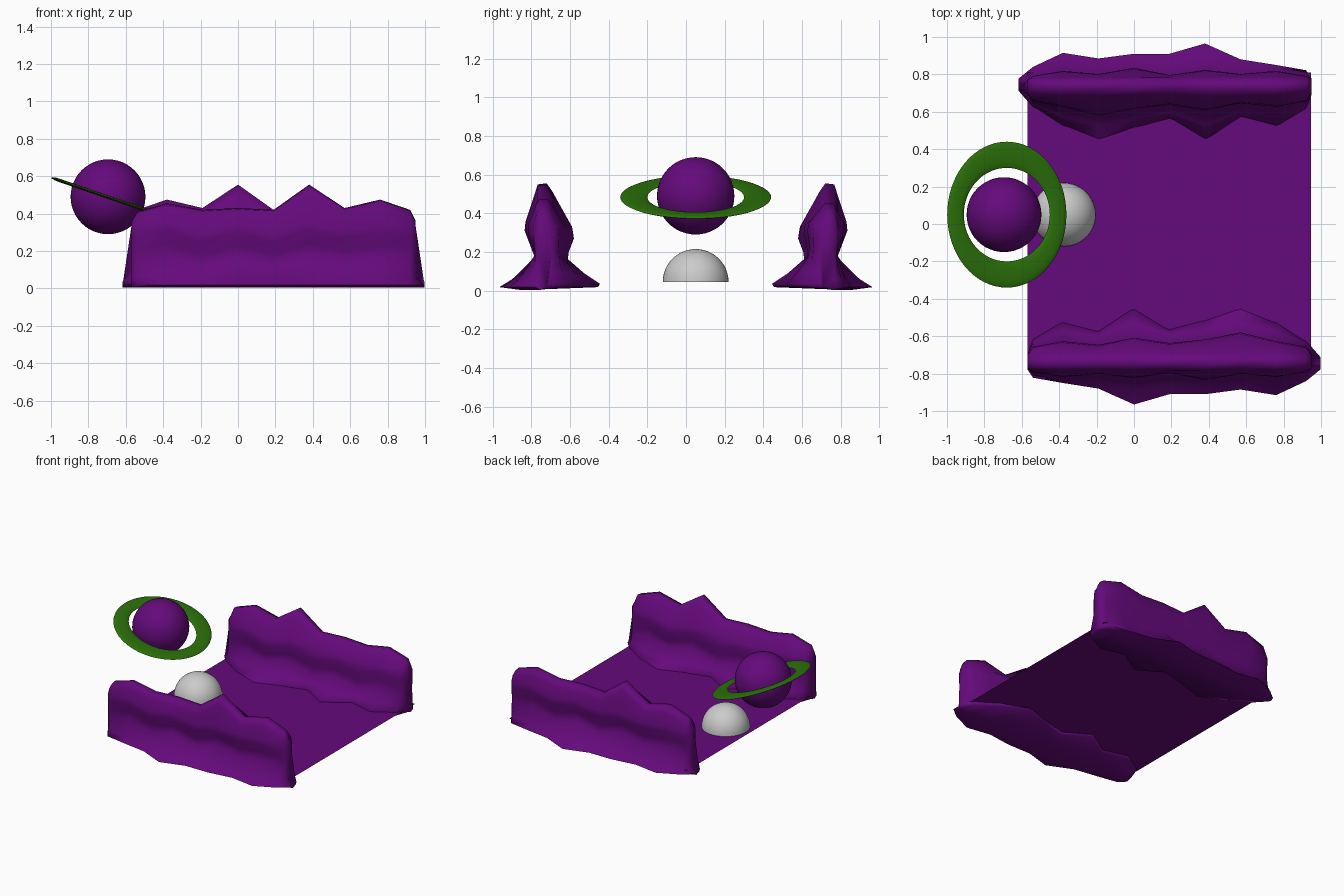
import bpy, bmesh, math
from mathutils import Matrix

if "Cube" in bpy.data.objects:
    bpy.data.objects.remove(bpy.data.objects["Cube"])


def material(name, rgb):
    m = bpy.data.materials.new(name)
    m.diffuse_color = (*rgb, 1)
    m.use_nodes = True
    m.node_tree.nodes["Principled BSDF"].inputs["Base Color"].default_value = m.diffuse_color
    return m


purple = material("purple", (0.13, 0.003, 0.2))
green = material("green", (0.025, 0.17, 0.003))


def make(name, bm, mat=None, angle=None):
    bmesh.ops.recalc_face_normals(bm, faces=bm.faces)
    me = bpy.data.meshes.new(name)
    bm.to_mesh(me)
    bm.free()
    ob = bpy.data.objects.new(name, me)
    bpy.context.collection.objects.link(ob)
    if mat:
        me.materials.append(mat)
    if angle:
        bpy.ops.object.select_all(action='DESELECT')
        bpy.context.view_layer.objects.active = ob
        ob.select_set(True)
        bpy.ops.object.shade_smooth_by_angle(angle=math.radians(angle))
    return ob


# Ridge stations: x, crest height, outer foot y, inner foot y,
# outer bulge, inner bulge, bulge height shift, width factor
STATIONS = [
    (-0.57, 0.36, -0.80, -0.66, 0.1, 0.1, 0.00, 0.55),
    (-0.54, 0.41, -0.83, -0.60, 0.2, 0.2, 0.00, 0.9),
    (-0.38, 0.455, -0.85, -0.52, 0.6, 0.4, 0.03, 1),
    (-0.19, 0.42, -0.88, -0.57, 0.3, 0.2, -0.03, 1),
    (0.00, 0.43, -0.965, -0.445, 0.7, 0.6, 0.02, 1),
    (0.19, 0.42, -0.91, -0.56, 0.2, 0.3, -0.03, 1),
    (0.38, 0.555, -0.91, -0.51, 0.9, 0.5, 0.03, 1),
    (0.57, 0.43, -0.885, -0.445, 0.3, 0.9, -0.01, 1),
    (0.76, 0.475, -0.915, -0.52, 0.6, 0.4, 0.02, 1),
    (0.92, 0.42, -0.85, -0.61, 0.2, 0.2, 0.00, 0.9),
    (0.95, 0.36, -0.80, -0.68, 0.1, 0.1, 0.00, 0.55),
]


def section(h, outer, inner, bo, bi, s, w):
    # closed loop in (y, z), from outer foot over the crest to inner foot
    pts = [
        (outer * 0.6 - 0.28, 0.004), (outer, 0.018),
        (outer * 0.65 - 0.27, 0.06), (-0.785, 0.15 + s), (-0.785, 0.21 + s),
        (-0.785 - 0.055 * bo, 0.28 + s), (-0.785 - 0.05 * bo, 0.325 + s),
        (-0.782, h * 0.9), (-0.767, h - 0.006), (-0.72, h), (-0.69, h * 0.92),
        (-0.67 + 0.09 * bi, 0.335 + s * 0.5), (-0.665 + 0.095 * bi, 0.28 + s),
        (-0.66 + 0.06 * bi, 0.21 + s), (-0.65 + 0.04 * bi, 0.15 + s),
        (inner * 0.6 - 0.26, 0.09), (inner, 0.035), (inner - 0.01, 0.018),
    ]
    return [(-0.75 + (y + 0.75) * w, z) for y, z in pts]


def ridge(name, turn):
    bm = bmesh.new()
    loops = []
    for k, (x, *shape) in enumerate(STATIONS):
        # the foot spreads past the wall at one end
        foot = 0.047 if k == len(STATIONS) - 1 else 0
        loops.append([bm.verts.new((x + (foot if z < 0.04 else 0), y, z))
                      for y, z in section(*shape)])
    n = len(loops[0])
    for a, c in zip(loops, loops[1:]):
        for j in range(n):
            bm.faces.new((a[j], a[(j + 1) % n], c[(j + 1) % n], c[j]))
    bm.faces.new(loops[0])
    bm.faces.new(loops[-1])
    if turn:
        bmesh.ops.rotate(bm, verts=bm.verts, cent=(0.19, 0, 0),
                         matrix=Matrix.Rotation(math.pi, 3, 'Z'))
    return make(name, bm, purple, 75)


ridge("front_ridge", False)
ridge("back_ridge", True)

# Ground sheet between the ridges
bm = bmesh.new()
bm.faces.new([bm.verts.new((x, y, 0.042)) for x, y in
              ((-0.57, -0.75), (0.945, -0.75), (0.945, 0.81), (-0.57, 0.81))])
make("ground", bm, purple)

# Dome: upper half of a sphere
bm = bmesh.new()
bmesh.ops.create_uvsphere(bm, u_segments=48, v_segments=24, radius=0.17)
bmesh.ops.bisect_plane(bm, geom=bm.verts[:] + bm.edges[:] + bm.faces[:],
                       plane_co=(0, 0, 0), plane_no=(0, 0, 1), clear_inner=True)
bmesh.ops.translate(bm, verts=bm.verts, vec=(-0.375, 0.05, 0.045))
make("dome", bm, None, 40)

# Planet
bm = bmesh.new()
bmesh.ops.create_uvsphere(bm, u_segments=48, v_segments=24, radius=0.2)
bmesh.ops.translate(bm, verts=bm.verts, vec=(-0.695, 0.05, 0.49))
make("planet", bm, purple, 40)

# Tilted oval ring: flattened section swept between two ellipses
bm = bmesh.new()
N, M = 64, 12
rings = []
for a in range(N):
    t = 2 * math.pi * a / N
    row = []
    for c in range(M):
        s = 2 * math.pi * c / M
        rx, ry = 0.29 + 0.047 * math.cos(s), 0.32 + 0.07 * math.cos(s)
        row.append(bm.verts.new((rx * math.cos(t), ry * math.sin(t), 0.009 * math.sin(s))))
    rings.append(row)
for a in range(N):
    p, q = rings[a], rings[(a + 1) % N]
    for c in range(M):
        d = (c + 1) % M
        bm.faces.new((p[c], q[c], q[d], p[d]))
bmesh.ops.rotate(bm, verts=bm.verts, cent=(0, 0, 0),
                 matrix=Matrix.Rotation(math.radians(19), 3, 'Y'))
bmesh.ops.translate(bm, verts=bm.verts, vec=(-0.68, 0.05, 0.483))
make("planet_ring", bm, green, 60)
